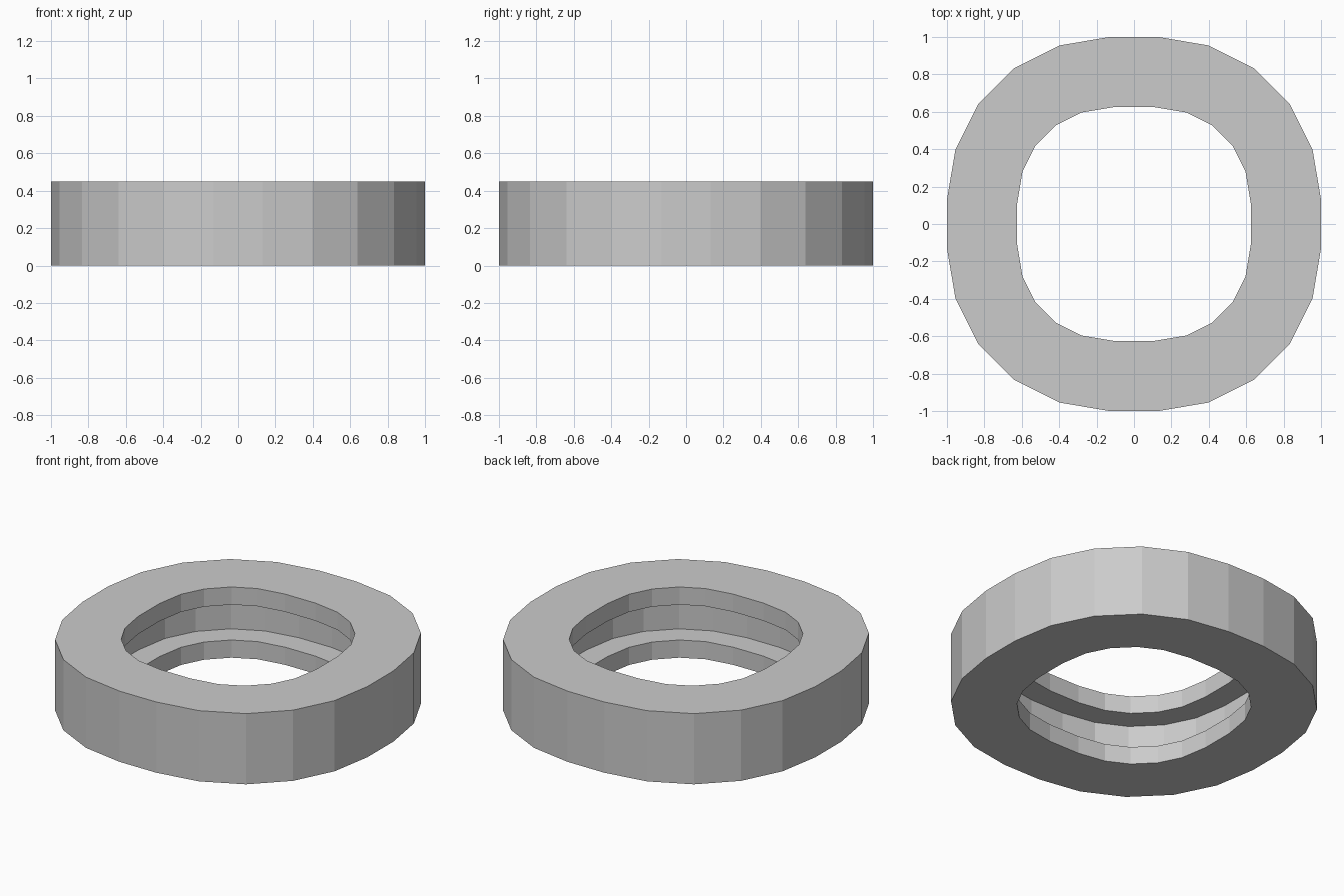
import bpy

if "Cube" in bpy.data.objects:
    bpy.data.objects.remove(bpy.data.objects["Cube"])

HEIGHT = 0.448
LIP = 0.112  # thickness of each inner lip beside the groove

# One eighth of each rounded-square outline, starting at the +x axis
outer_eighth = [(1.0, 0.13), (0.955, 0.397), (0.834, 0.64)]
inner_eighth = [(0.625, 0.107), (0.596, 0.281), (0.528, 0.416)]


def outline(eighth):
    """Mirror an eighth over the diagonal, then rotate it round four quadrants."""
    quadrant = eighth + [(y, x) for x, y in reversed(eighth)]
    points = []
    for _ in range(4):
        points += quadrant
        quadrant = [(-y, x) for x, y in quadrant]
    return points


outer = outline(outer_eighth)
inner = outline(inner_eighth)
groove = [(a + (c - a) * 0.4, b + (d - b) * 0.4)
          for (a, b), (c, d) in zip(inner, outer)]

# Closed cross-section of the ring: outer wall, top, upper lip, groove, lower lip
section = [
    (outer, 0), (outer, HEIGHT),
    (inner, HEIGHT), (inner, HEIGHT - LIP),
    (groove, HEIGHT - LIP), (groove, LIP),
    (inner, LIP), (inner, 0),
]

n = len(outer)
verts = [(x, y, z) for loop, z in section for x, y in loop]
faces = []
for i in range(len(section)):
    j = (i + 1) % len(section)
    for k in range(n):
        m = (k + 1) % n
        faces.append((i * n + k, i * n + m, j * n + m, j * n + k))

# Grooved ring body
mesh = bpy.data.meshes.new("grooved_ring")
mesh.from_pydata(verts, [], faces)
mesh.update()
ring = bpy.data.objects.new("grooved_ring", mesh)
bpy.context.collection.objects.link(ring)
